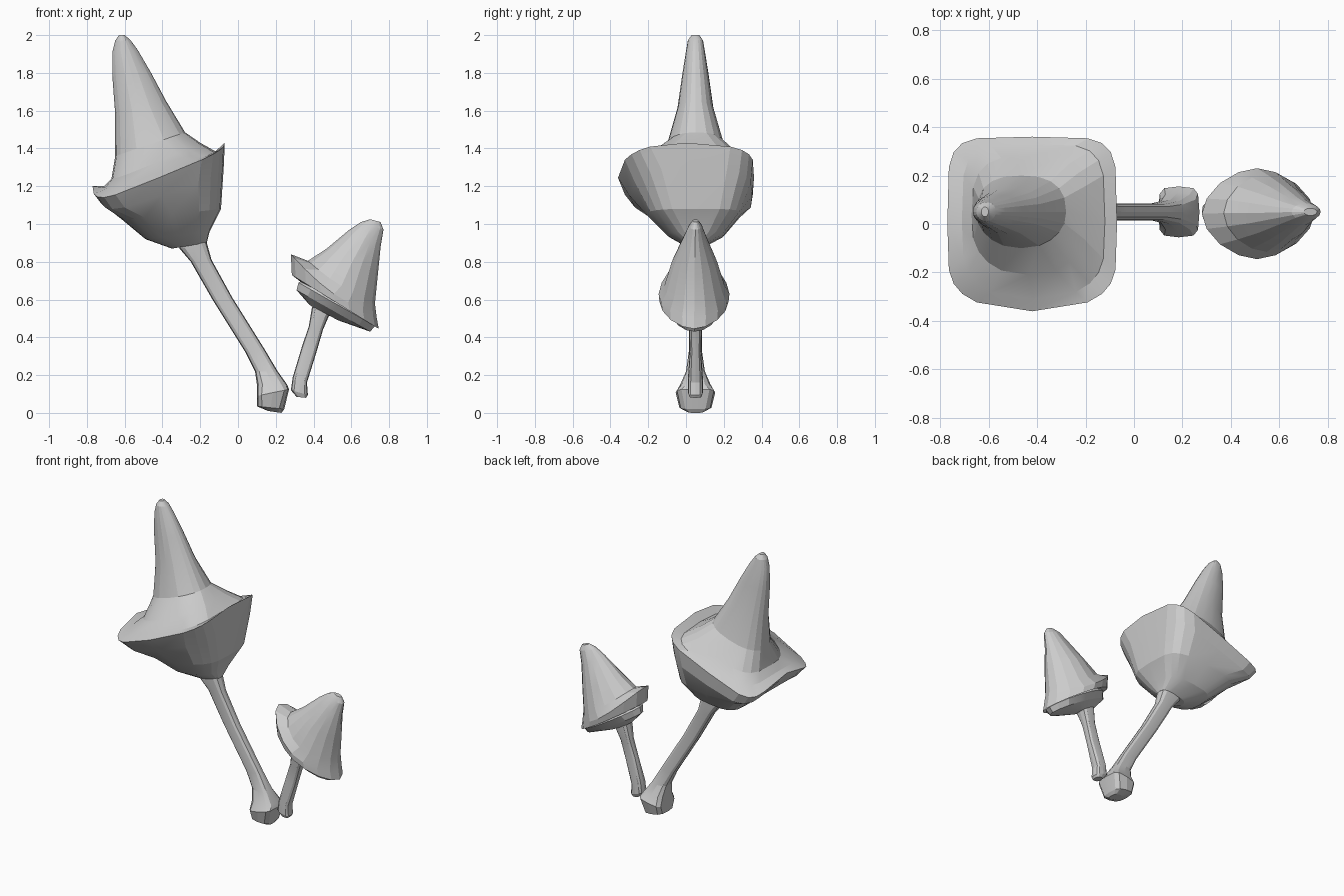
import bpy, bmesh
from math import cos, sin, pi


def spow(c, p):
    return (1 if c >= 0 else -1) * abs(c) ** p


def loft(name, rings, sides, angle=15, bow=0.0):
    """Skin a stack of tilted rounded-square rings; bow curves the front side.
    Ring: left x, left z, right x, right z, front y, back y, squareness, side droop"""
    bm = bmesh.new()
    loops = []
    for xl, zl, xr, zr, yf, yb, e, dip in rings:
        loop = []
        for i in range(sides):
            a = 2 * pi * i / sides
            u, v = spow(cos(a), 2 / e), spow(sin(a), 2 / e)
            x = (xl + xr) / 2 + u * (xr - xl) / 2
            z = (zl + zr) / 2 + u * (zr - zl) / 2 - dip * v * v * (1 - 0.4 * u)
            if v < 0:
                v *= 1 - bow * u * u
            y = (yf + yb) / 2 + v * (yb - yf) / 2
            loop.append(bm.verts.new((x, y, z)))
        loops.append(loop)
    for a, b in zip(loops, loops[1:]):
        for i in range(sides):
            j = (i + 1) % sides
            bm.faces.new((a[i], a[j], b[j], b[i]))
    bm.faces.new(loops[0][::-1])
    bm.faces.new(loops[-1])
    bmesh.ops.recalc_face_normals(bm, faces=bm.faces)
    me = bpy.data.meshes.new(name)
    bm.to_mesh(me)
    bm.free()
    ob = bpy.data.objects.new(name, me)
    bpy.context.collection.objects.link(ob)
    bpy.ops.object.select_all(action='DESELECT')
    ob.select_set(True)
    bpy.context.view_layer.objects.active = ob
    bpy.ops.object.shade_smooth_by_angle(angle=angle * pi / 180)
    return ob


# Tall mushroom: leaning stem with a knobbly foot
loft("large_stem", [
    (0.16, 0.01, 0.23, 0.00, 0.01, 0.09, 3, 0),
    (0.10, 0.035, 0.245, 0.02, -0.035, 0.135, 3, 0),
    (0.10, 0.09, 0.27, 0.125, -0.055, 0.155, 4, 0),
    (0.10, 0.15, 0.26, 0.15, -0.03, 0.13, 3, 0),
    (0.09, 0.22, 0.21, 0.22, 0.00, 0.10, 3, 0),
    (0.04, 0.32, 0.145, 0.33, 0.015, 0.085, 3, 0),
    (-0.135, 0.60, -0.03, 0.61, 0.015, 0.085, 3, 0),
    (-0.25, 0.80, -0.14, 0.81, 0.015, 0.09, 3, 0),
    (-0.31, 0.87, -0.165, 0.90, 0.00, 0.10, 3, 0),
    (-0.33, 0.96, -0.20, 0.98, 0.00, 0.10, 3, 0),
], 12)

# Tall mushroom: squarish flared cap with a pointed peak
loft("large_cap", [
    (-0.35, 0.87, -0.165, 0.90, 0.00, 0.10, 3, 0),
    (-0.49, 0.92, -0.15, 0.96, -0.10, 0.20, 3.2, 0),
    (-0.61, 1.02, -0.09, 1.08, -0.21, 0.29, 4, 0),
    (-0.735, 1.15, -0.075, 1.31, -0.30, 0.35, 4.5, 0.08),
    (-0.77, 1.20, -0.07, 1.43, -0.36, 0.36, 5.5, 0.07),
    (-0.71, 1.20, -0.12, 1.385, -0.31, 0.33, 4.5, 0.02),
    (-0.67, 1.24, -0.20, 1.43, -0.21, 0.28, 3.2, 0.01),
    (-0.65, 1.36, -0.28, 1.485, -0.10, 0.20, 2.5, 0),
    (-0.65, 1.58, -0.38, 1.65, -0.045, 0.145, 2.2, 0),
    (-0.665, 1.78, -0.46, 1.80, -0.02, 0.12, 2.2, 0),
    (-0.665, 1.91, -0.53, 1.92, 0.00, 0.10, 2.2, 0),
    (-0.65, 1.97, -0.57, 1.975, 0.01, 0.09, 2.2, 0),
    (-0.63, 2.00, -0.60, 2.00, 0.03, 0.07, 2.2, 0),
], 20, bow=0.2)

# Short mushroom: stem
loft("small_stem", [
    (0.31, 0.085, 0.36, 0.08, 0.02, 0.08, 3, 0),
    (0.28, 0.12, 0.37, 0.095, 0.01, 0.09, 3, 0),
    (0.29, 0.19, 0.365, 0.16, 0.01, 0.09, 3, 0),
    (0.335, 0.34, 0.415, 0.32, 0.02, 0.08, 3, 0),
    (0.375, 0.46, 0.45, 0.44, 0.015, 0.085, 3, 0),
    (0.39, 0.55, 0.48, 0.51, 0.00, 0.10, 3, 0),
    (0.42, 0.64, 0.54, 0.57, 0.00, 0.10, 3, 0),
], 12)

# Short mushroom: layered rim and tilted pointed cap
loft("small_cap", [
    (0.38, 0.57, 0.53, 0.49, 0.00, 0.10, 2.5, 0),
    (0.31, 0.65, 0.70, 0.43, -0.08, 0.17, 1.9, 0),
    (0.32, 0.69, 0.725, 0.46, -0.12, 0.21, 1.8, 0),
    (0.33, 0.695, 0.715, 0.50, -0.11, 0.20, 1.8, 0),
    (0.285, 0.73, 0.745, 0.445, -0.14, 0.225, 1.75, 0),
    (0.28, 0.84, 0.735, 0.50, -0.145, 0.23, 1.75, 0.04),
    (0.37, 0.805, 0.725, 0.58, -0.115, 0.205, 1.8, 0.02),
    (0.47, 0.87, 0.74, 0.73, -0.075, 0.165, 1.8, 0),
    (0.59, 0.97, 0.755, 0.88, -0.015, 0.11, 1.8, 0),
    (0.65, 1.01, 0.77, 0.97, 0.015, 0.085, 2, 0),
    (0.70, 1.025, 0.755, 1.01, 0.035, 0.065, 2, 0),
], 16)
